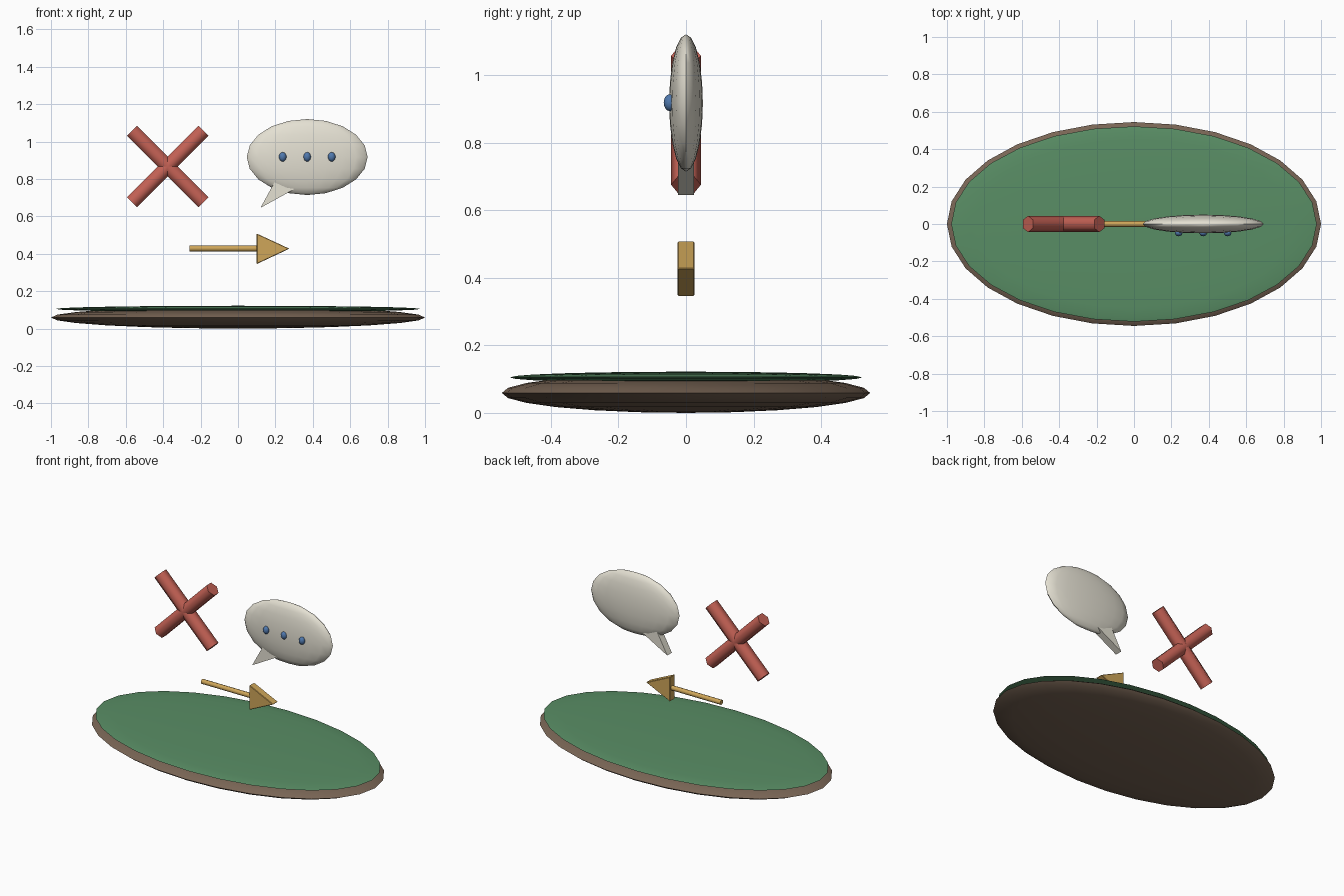
import bpy, bmesh, math
from mathutils import Vector

if "Cube" in bpy.data.objects:
    bpy.data.objects.remove(bpy.data.objects["Cube"])


def material(name, rgb):
    m = bpy.data.materials.new(name)
    m.diffuse_color = (*rgb, 1)
    m.use_nodes = True
    m.node_tree.nodes["Principled BSDF"].inputs["Base Color"].default_value = m.diffuse_color
    return m


BROWN = material("brown", (0.19, 0.13, 0.09))
GREEN = material("green", (0.10, 0.27, 0.13))
RED = material("red", (0.55, 0.12, 0.09))
CREAM = material("cream", (0.78, 0.75, 0.65))
BLUE = material("blue", (0.08, 0.19, 0.42))
GOLD = material("gold", (0.62, 0.38, 0.10))


def finish(name, mat, angle):
    ob = bpy.context.object
    ob.name = name
    ob.data.materials.append(mat)
    bpy.ops.object.transform_apply(location=False, rotation=True, scale=True)
    if angle:
        bpy.ops.object.shade_smooth_by_angle(angle=math.radians(angle))
    return ob


def ellipsoid(name, centre, radii, segs, rings, mat):
    bpy.ops.mesh.primitive_uv_sphere_add(segments=segs, ring_count=rings, radius=1, location=centre)
    bpy.context.object.scale = radii
    return finish(name, mat, 40)


def bar(name, centre, direction, length, radius, sides, mat):
    # Local x ends up on world y, so two corners point along y
    bpy.ops.mesh.primitive_cylinder_add(vertices=sides, radius=radius, depth=length, location=centre)
    ob = bpy.context.object
    ob.rotation_euler = (0, math.atan2(direction[0], direction[1]), 0)
    return finish(name, mat, 65)


def prism(name, outline, half, mat):
    # Flat xz outline given depth along y
    bm = bmesh.new()
    face = bm.faces.new([bm.verts.new((x, -half, z)) for x, z in outline])
    ext = bmesh.ops.extrude_face_region(bm, geom=[face])
    bmesh.ops.translate(bm, vec=Vector((0, 2 * half, 0)),
                        verts=[g for g in ext["geom"] if isinstance(g, bmesh.types.BMVert)])
    bmesh.ops.recalc_face_normals(bm, faces=bm.faces)
    me = bpy.data.meshes.new(name)
    bm.to_mesh(me)
    bm.free()
    me.materials.append(mat)
    ob = bpy.data.objects.new(name, me)
    bpy.context.collection.objects.link(ob)
    return ob


# Oval base with green top
ellipsoid("base", (0, 0, 0.059), (1.0, 0.545, 0.059), 28, 12, BROWN)
ellipsoid("base_top", (0, 0, 0.105), (0.977, 0.522, 0.017), 28, 12, GREEN)

# Crossed bars
for i, s in enumerate((1, -1)):
    bar(f"cross_bar_{i + 1}", (-0.376, 0, 0.866), (s, 1), 0.54, 0.044, 6, RED)
    # corners toward y
# Speech bubble, its tail and three dots
ellipsoid("bubble", (0.37, 0, 0.917), (0.323, 0.05, 0.203), 20, 10, CREAM)
prism("bubble_tail", [(0.12, 0.645), (0.34, 0.767), (0.21, 0.81)], 0.024, CREAM)
for i in range(3):
    ellipsoid(f"dot_{i + 1}", (0.239 + 0.131 * i, -0.048, 0.918), (0.02, 0.018, 0.025), 12, 8, BLUE)

# Arrow
bar("arrow_shaft", (-0.07, 0, 0.428), (1, 0), 0.38, 0.016, 8, GOLD)
head = prism("arrow_head", [(0.10, 0.345), (0.275, 0.427), (0.10, 0.508)], 0.025, GOLD)
bev = head.modifiers.new("soft_edges", "BEVEL")
bev.width = 0.003
bev.segments = 1
